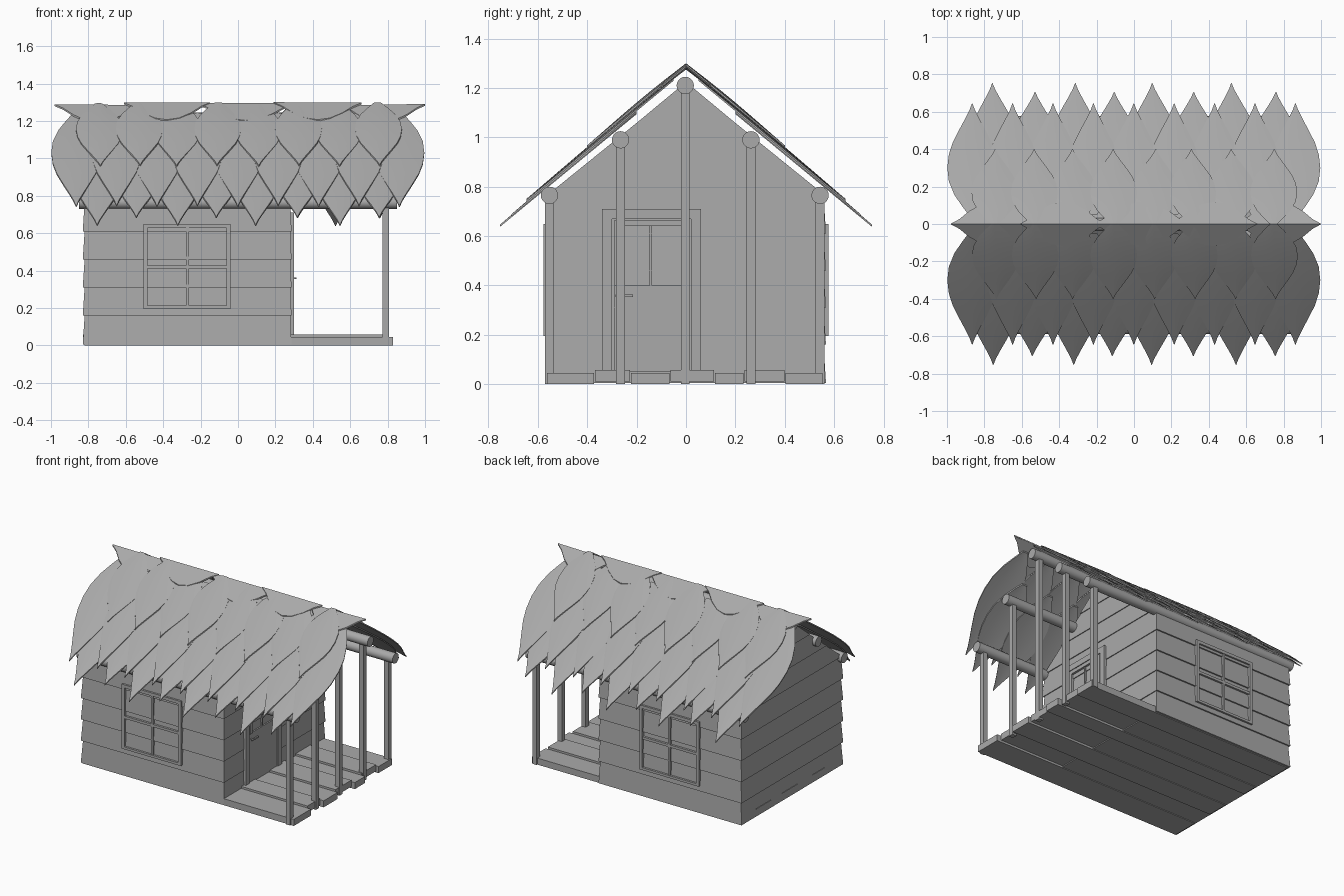
import bpy, bmesh, math, random
from mathutils import Matrix, Vector

random.seed(4)
if "Cube" in bpy.data.objects:
    bpy.data.objects.remove(bpy.data.objects["Cube"])

GREY = (0.4, 0.4, 0.4, 1)
mat = bpy.data.materials.new("plain grey")
mat.use_nodes = True
mat.diffuse_color = GREY
mat.node_tree.nodes["Principled BSDF"].inputs["Base Color"].default_value = GREY


def make(name, bm, smooth=False):
    bmesh.ops.recalc_face_normals(bm, faces=bm.faces)
    mesh = bpy.data.meshes.new(name)
    bm.to_mesh(mesh)
    bm.free()
    mesh.materials.append(mat)
    obj = bpy.data.objects.new(name, mesh)
    bpy.context.collection.objects.link(obj)
    if smooth:
        bpy.ops.object.select_all(action='DESELECT')
        obj.select_set(True)
        bpy.context.view_layer.objects.active = obj
        bpy.ops.object.shade_smooth_by_angle(angle=math.radians(35))
    return obj


def add_box(bm, x, y, z):
    size = Matrix.Diagonal((x[1] - x[0], y[1] - y[0], z[1] - z[0], 1))
    mid = Matrix.Translation((sum(x) / 2, sum(y) / 2, sum(z) / 2))
    bmesh.ops.create_cube(bm, size=1, matrix=mid @ size)


# Cabin walls: stacked boards, each flaring slightly at its lower edge
EAVE, PEAK, HALF = 0.77, 1.22, 0.557


def half_width(z):
    return HALF * min(1, (PEAK - z) / (PEAK - EAVE))


def add_board(bm, z0, z1):
    rings = []
    for z, flare in ((z0, 0.01), (z1, 0.0)):
        w = max(half_width(z), 0.005) + (flare if z < EAVE else 0)
        x0, x1 = -0.82 - flare, 0.28 + flare * 0.6
        rings.append([bm.verts.new(p) for p in
                      ((x0, -w, z), (x1, -w, z), (x1, w, z), (x0, w, z))])
    low, high = rings
    bm.faces.new(low)
    bm.faces.new(high)
    for i in range(4):
        j = (i + 1) % 4
        bm.faces.new((low[i], low[j], high[j], high[i]))


bm = bmesh.new()
levels = [0.005, 0.16, 0.31, 0.46, 0.61, EAVE, 0.91, 1.06, PEAK]
for z0, z1 in zip(levels, levels[1:]):
    add_board(bm, z0, z1)
make("cabin_walls", bm)

# Floor boards with staggered ends
bm = bmesh.new()
edges = [-0.565, -0.37, -0.225, -0.065, 0.115, 0.235, 0.4, 0.555]
ends = [0.83, 0.8, 0.825, 0.805, 0.83, 0.8, 0.815]
for i, end in enumerate(ends):
    base = 0.0 if i % 2 == 0 else 0.012
    add_box(bm, (-0.82 - 0.01 * (i % 2), end), (edges[i] + 0.002, edges[i + 1] - 0.002),
            (base, base + 0.046))
make("floor_boards", bm)

# Round roof beams and the porch posts below them
beams = [(-0.553, 0.765), (-0.265, 0.99), (-0.003, 1.21), (0.263, 0.99), (0.543, 0.765)]
bm_beam, bm_post = bmesh.new(), bmesh.new()
for y, z in beams:
    turn = Matrix.Translation((0, y, z)) @ Matrix.Rotation(math.pi / 2, 4, 'Y')
    bmesh.ops.create_cone(bm_beam, cap_ends=True, segments=20, radius1=0.035,
                          radius2=0.035, depth=1.7, matrix=turn)
    add_box(bm_post, (0.773, 0.807), (y - 0.018, y + 0.018), (0.0, z))
make("roof_beams", bm_beam, True)
make("porch_posts", bm_post)


# Framed openings, laid out along u and z, then placed on a wall
def add_frame(put, u0, u1, z0, z1, bar):
    put((u0, u1), (z1 - bar, z1))
    put((u0, u0 + bar), (z0, z1 - bar))
    put((u1 - bar, u1), (z0, z1 - bar))


for side, name in ((-1, "front_window"), (1, "back_window")):
    bm = bmesh.new()

    def put(u, z, out=0.578):
        add_box(bm, u, sorted((side * 0.55, side * out)), z)

    add_frame(put, -0.505, -0.04, 0.195, 0.65, 0.022)
    put((-0.483, -0.062), (0.195, 0.212))
    put((-0.278, -0.262), (0.212, 0.628), 0.574)
    put((-0.483, -0.278), (0.41, 0.428), 0.574)
    put((-0.262, -0.062), (0.41, 0.428), 0.574)
    make(name, bm)

bm = bmesh.new()


def put_door(u, z, out=0.3):
    add_box(bm, (0.27, out), u, z)


add_frame(put_door, -0.34, 0.06, 0.05, 0.71, 0.04)
make("door_frame", bm)

bm = bmesh.new()
put_door((-0.29, 0.015), (0.05, 0.4), 0.292)
add_frame(put_door, -0.29, 0.015, 0.4, 0.665, 0.025)
put_door((-0.148, -0.138), (0.4, 0.64), 0.292)
make("door", bm)

bm = bmesh.new()
put_door((-0.275, -0.265), (0.355, 0.362), 0.312)
add_box(bm, (0.304, 0.314), (-0.285, -0.215), (0.354, 0.363))
make("door_handle", bm)

# Leaf outline: rounded body drawn out to a concave tip (position, width)
OUTLINE = [(0, 0.15), (0.08, 0.42), (0.18, 0.72), (0.3, 0.94), (0.42, 1), (0.54, 0.94),
           (0.65, 0.78), (0.76, 0.53), (0.86, 0.29), (0.94, 0.11), (1, 0.01)]
CAP = [(0, 0.01), (0.1, 0.22), (0.22, 0.6), (0.36, 0.9), (0.5, 1), (0.64, 0.9),
       (0.78, 0.6), (0.9, 0.22), (1, 0.01)]


def add_leaf(bm, outline, place, thick=0.009):
    """place(t, w, s) gives the surface point; s in -1..1 runs across the leaf."""
    cuts = (-1, -0.5, 0, 0.5, 1)
    layers = []
    for drop in (0, thick):
        layers.append([[bm.verts.new(place(t, w, s) - Vector((0, 0, drop))) for s in cuts]
                       for t, w in outline])
    top, low = layers
    for a in range(len(outline) - 1):
        for b in range(len(cuts) - 1):
            for g in layers:
                bm.faces.new((g[a][b], g[a][b + 1], g[a + 1][b + 1], g[a + 1][b]))
        for b in (0, -1):
            bm.faces.new((top[a][b], top[a + 1][b], low[a + 1][b], low[a][b]))
    for a in (0, -1):
        for b in range(len(cuts) - 1):
            bm.faces.new((top[a][b], top[a][b + 1], low[a][b + 1], low[a][b]))


# Three overlapping rows of roof leaves on each slope
SLOPE = 0.825
eight = [-0.745 + 0.213 * i for i in range(8)]
nine = [-0.865 + 0.216 * i for i in range(9)]
rows = [("lower", eight, 0.2, 0.735, 0.13, 0.0),
        ("middle", nine, 0.05, 0.645, 0.133, 0.012),
        ("upper", eight, 0.0, 0.4, 0.125, 0.026)]
for side, face in ((-1, "front"), (1, "back")):
    for row, centres, y0, y1, half, lift in rows:
        bm = bmesh.new()
        for i, cx in enumerate(centres):
            tip = y1 + (0.018 if i % 2 == 0 else -0.028) * (row == "lower")
            lean = random.uniform(-0.015, 0.015) * (row != "middle")
            rise = lift + 0.004 * (i % 2)

            def place(t, w, s):
                y = y0 + (tip - y0) * t
                z = 1.268 - SLOPE * y + rise + 0.008 * (1 - s * s) * w
                return Vector((cx + lean * t + s * half * w, side * y, z))

            add_leaf(bm, OUTLINE, place)
        make(f"{face}_{row}_roof_leaves", bm, True)

# Ridge leaves folded over the peak, each resting on its neighbour
bm = bmesh.new()
caps = [(-0.98, -0.52, 0), (-0.61, -0.15, 0.012), (-0.22, 0.3, 0.008),
        (0.19, 0.66, 0.012), (0.55, 1.0, 0)]
for x0, x1, rise in caps:
    tilt = random.uniform(-0.008, 0.008)

    def place_cap(t, w, s):
        y = 0.118 * w * s
        z = 1.287 + rise + tilt * (t - 0.5) - 0.78 * abs(y)
        return Vector((x0 + (x1 - x0) * t, y, z))

    add_leaf(bm, CAP, place_cap)
make("ridge_leaves", bm, True)
